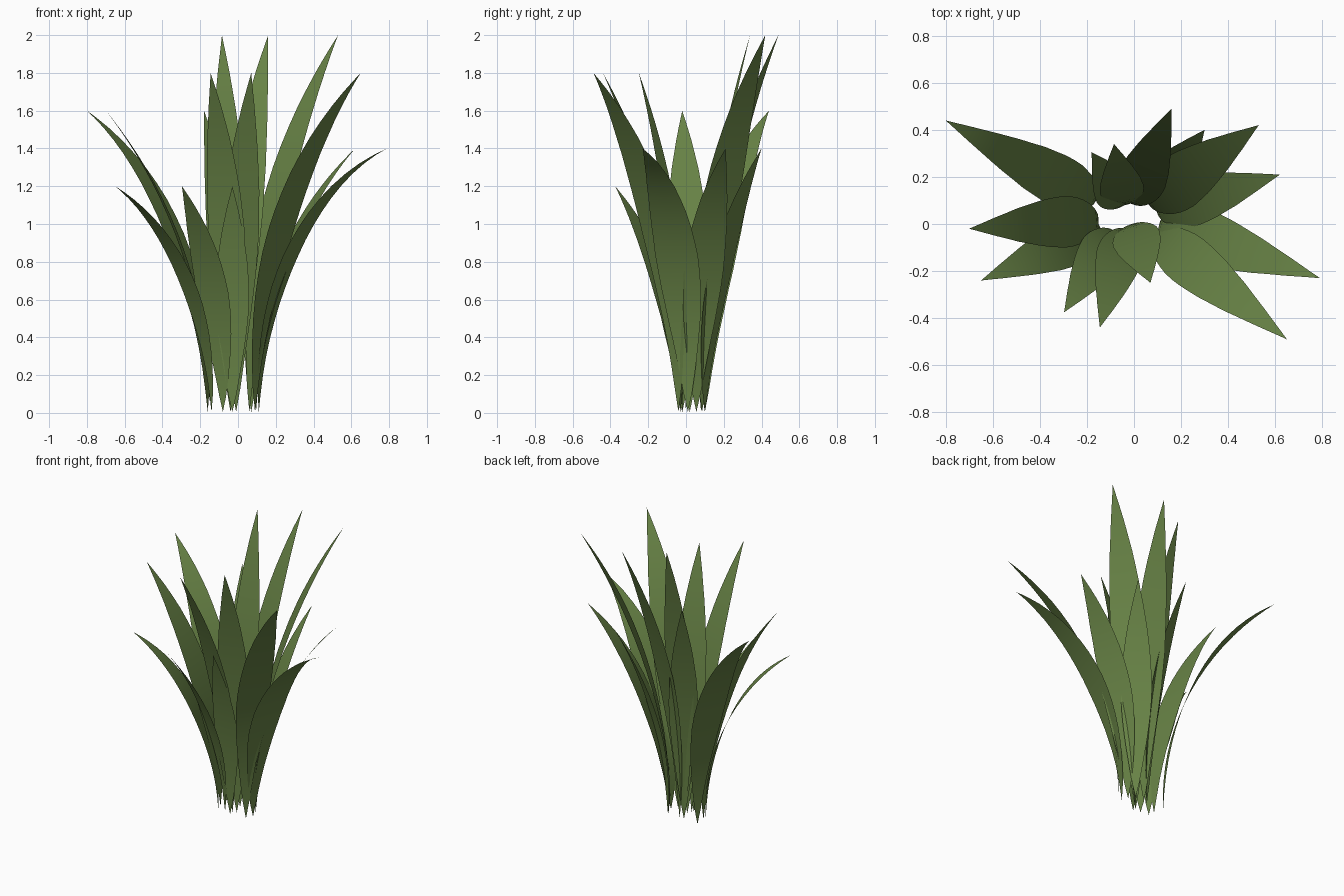
import bpy, bmesh, math
from mathutils import Vector

if "Cube" in bpy.data.objects:
    bpy.data.objects.remove(bpy.data.objects["Cube"])

green = bpy.data.materials.new("leaf green")
green.diffuse_color = (0.14, 0.23, 0.062, 1)
green.use_nodes = True
green.node_tree.nodes["Principled BSDF"].inputs["Base Color"].default_value = green.diffuse_color

# Half-width along the blade: (fraction of length, fraction of widest point)
PROFILE = [(0, 0.0), (0.06, 0.2), (0.15, 0.42), (0.3, 0.76), (0.42, 0.95), (0.52, 1.0),
           (0.65, 0.9), (0.78, 0.66), (0.9, 0.33), (1, 0)]
# How far round its arc a blade bends: (lean / height, bend)
BEND = [(0, 0.5), (0.28, 0.52), (0.41, 0.8), (0.48, 0.94), (0.52, 0.96), (9, 0.96)]
STEPS = 18


def interpolate(table, s):
    for (a, va), (b, vb) in zip(table, table[1:]):
        if s <= b:
            return va + (vb - va) * (s - a) / (b - a)
    return table[-1][1]


def blade(name, base, tip, half_width):
    """Flat pointed leaf that rises from its base and arches out to its tip."""
    lean = Vector((tip[0] - base[0], tip[1] - base[1], 0))
    side = Vector((-lean.y, lean.x, 0)).normalized()
    k = interpolate(BEND, lean.length / tip[2])
    centre = []
    for i in range(STEPS + 1):
        t = 1 - (1 - i / STEPS) ** 1.3
        out = (1 - math.sqrt(1 - (k * t) ** 2)) / (1 - math.sqrt(1 - k * k))
        centre.append(Vector((base[0], base[1], 0.005 + t * (tip[2] - 0.005))) + lean * out)
    lengths = [0]
    for a, b in zip(centre, centre[1:]):
        lengths.append(lengths[-1] + (b - a).length)

    bm = bmesh.new()
    rows = []
    for p, l in zip(centre, lengths):
        w = half_width * interpolate(PROFILE, l / lengths[-1])
        if w < 1e-4:
            rows.append([bm.verts.new(p)])
        else:
            rows.append([bm.verts.new(p + side * w * j) for j in (1, 0, -1)])
    for a, b in zip(rows, rows[1:]):
        for j in range(2):
            if len(a) == 1:
                bm.faces.new((a[0], b[j + 1], b[j]))
            elif len(b) == 1:
                bm.faces.new((a[j], a[j + 1], b[0]))
            else:
                bm.faces.new((a[j], a[j + 1], b[j + 1], b[j]))
    for f in bm.faces:
        f.smooth = True
    # upper side faces the middle of the clump
    bm.normal_update()
    if sum(f.normal.z for f in bm.faces) < 0:
        bmesh.ops.reverse_faces(bm, faces=bm.faces[:])
    mesh = bpy.data.meshes.new(name)
    bm.to_mesh(mesh)
    bm.free()
    mesh.materials.append(green)
    bpy.context.collection.objects.link(bpy.data.objects.new(name, mesh))


# Five groups of three blades: height, [(base x, base y, tip x, tip y, half width)]
GROUPS = {
    "left_blade": (1.6, [(-0.16, 0.10, -0.80, 0.44, 0.11), (-0.15, 0.02, -0.70, -0.02, 0.11),
                         (-0.04, 0.08, -0.18, 0.305, 0.095)]),
    "short_blade": (1.2, [(-0.14, -0.02, -0.65, -0.24, 0.105), (-0.08, -0.03, -0.297, -0.375, 0.10),
                          (-0.03, -0.045, -0.03, -0.235, 0.09)]),
    "front_blade": (1.8, [(-0.03, -0.02, -0.145, -0.44, 0.10), (-0.01, 0.0, 0.07, -0.25, 0.105),
                          (0.09, -0.04, 0.65, -0.49, 0.11)]),
    "right_blade": (1.4, [(0.11, 0.01, 0.79, -0.23, 0.12), (0.095, 0.055, 0.62, 0.21, 0.11),
                          (0.07, 0.10, 0.30, 0.40, 0.10)]),
    "tall_blade": (2.0, [(0.06, 0.085, 0.53, 0.42, 0.12), (-0.01, 0.085, 0.16, 0.49, 0.105),
                         (-0.04, 0.08, -0.085, 0.34, 0.095)]),
}
for group, (height, blades) in GROUPS.items():
    for n, (bx, by, tx, ty, half) in enumerate(blades, 1):
        blade(f"{group}_{n}", (bx, by), (tx, ty, height), half)
